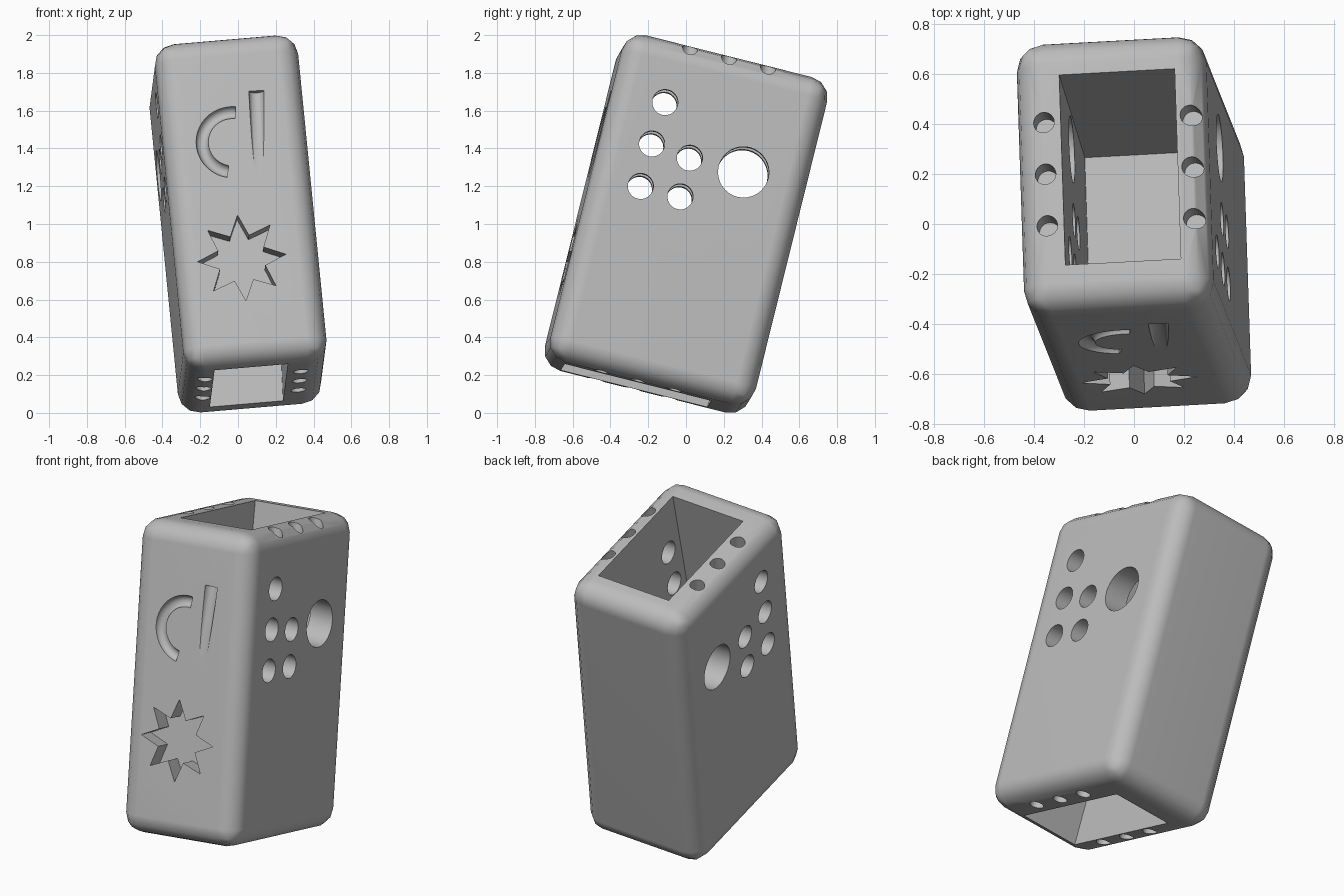
import bpy, bmesh
from math import sin, cos, pi, radians
from mathutils import Vector, Matrix

if "Cube" in bpy.data.objects:
    bpy.data.objects.remove(bpy.data.objects["Cube"], do_unlink=True)

# Half sizes of the block and its tilted resting frame
A, B, C = 0.381, 0.561, 0.895
ROUND = 0.11
ux = Vector((0.995, 0.054, 0.085)).normalized()
uy = Vector((-0.028, 0.969, -0.243))
uy = (uy - ux * uy.dot(ux)).normalized()
frame = Matrix((ux, uy, ux.cross(uy))).transposed().to_4x4()
frame.translation = (0, 0, 1)
to_local = frame.inverted()

grey = bpy.data.materials.new("plain grey")
grey.use_nodes = True
colour = (0.5, 0.5, 0.5, 1)
grey.diffuse_color = colour
grey.node_tree.nodes["Principled BSDF"].inputs["Base Color"].default_value = colour


def add_object(name, bm):
    bmesh.ops.recalc_face_normals(bm, faces=bm.faces[:])
    mesh = bpy.data.meshes.new(name)
    bm.to_mesh(mesh)
    bm.free()
    mesh.materials.append(grey)
    ob = bpy.data.objects.new(name, mesh)
    bpy.context.collection.objects.link(ob)
    ob.matrix_world = frame
    return ob


# Rounded block
bm = bmesh.new()
bmesh.ops.create_cube(bm, size=2)
bmesh.ops.scale(bm, vec=(A, B, C), verts=bm.verts[:])
bmesh.ops.bevel(bm, geom=bm.edges[:], offset=ROUND, segments=3, profile=0.5,
                affect='EDGES', clamp_overlap=True)
body = add_object("hollow_block", bm)
bpy.context.view_layer.objects.active = body
body.select_set(True)


def cut(name, rings):
    """Loft a closed solid through the rings and carve it out of the block."""
    bm = bmesh.new()
    loops = [[bm.verts.new(p) for p in ring] for ring in rings]
    n = len(loops[0])
    for lo, hi in zip(loops, loops[1:]):
        for i in range(n):
            j = (i + 1) % n
            bm.faces.new((lo[i], lo[j], hi[j], hi[i]))
    bm.faces.new(loops[0])
    bm.faces.new(loops[-1])
    cutter = add_object(name, bm)
    cutter.hide_render = True
    bpy.context.view_layer.update()
    mod = body.modifiers.new(name, 'BOOLEAN')
    mod.operation = 'DIFFERENCE'
    mod.solver = 'EXACT'
    mod.object = cutter
    bpy.ops.object.modifier_apply(modifier=mod.name)
    bpy.data.objects.remove(cutter, do_unlink=True)


def circle(centre, side, up, r, n):
    return [centre + r * (cos(2 * pi * i / n) * side + sin(2 * pi * i / n) * up)
            for i in range(n)]


def drill(name, p, q, r, r_end, n=24):
    p, q = Vector(p), Vector(q)
    side = (q - p).orthogonal().normalized()
    up = (q - p).normalized().cross(side)
    cut(name, [circle(p, side, up, r, n), circle(q, side, up, r_end, n)])


# Upper and lower cavities, slightly tapered and separated by a floor
def section(h):
    t = (h + C) / (2 * C)
    cx, cy = -0.03 + 0.06 * t, -0.05 + 0.063 * t
    hx, hy = 0.195 + 0.037 * t, 0.4 - 0.008 * t
    return [(cx + sx * hx, cy + sy * hy, h)
            for sx, sy in ((-1, -1), (1, -1), (1, 1), (-1, 1))]


cut("upper_cavity", [section(-0.33), section(C + 0.05)])
cut("lower_cavity", [section(-C - 0.05), section(-0.45)])

# Rows of small holes in the end rims
for row in (-1, 0, 1):
    for x in (-0.27, 0.32):
        y = row * 0.213
        drill("top_hole", (x, y, C - 0.12), (x, y, C + 0.1), 0.042, 0.042)
    for x in (-0.27, 0.24):
        y = row * 0.2 - 0.055
        drill("bottom_hole", (x, y, -C + 0.12), (x, y, -C - 0.1), 0.04, 0.04)

# Paw-like group of holes through both sides
small = 0.068
for y, z, r in ((-0.11, 1.645, small), (-0.18, 1.425, small), (0.02, 1.35, small),
                (-0.24, 1.2, small), (-0.03, 1.145, small), (0.305, 1.275, 0.135)):
    drill("side_hole", to_local @ Vector((-0.7, y - 0.011, z - 0.026)),
          to_local @ Vector((0.7, y + 0.003, z + 0.008)), r, r, 32)

# Eight-pointed star sunk into the front
star = []
for i in range(16):
    r = 0.13 if i % 2 else 0.235
    star.append((r * cos(pi * i / 8) - 0.029, r * sin(pi * i / 8) - 0.325))
cut("star_recess", [[(x, y, z) for x, z in star] for y in (-B - 0.05, -B + 0.1)])

# Round-bottomed crescent groove, each ring square to the arc
crescent = []
for i in range(21):
    a = radians(80 + 175 * i / 20)
    outward = Vector((cos(a), 0, sin(a)))
    centre = Vector((-0.016, -B - 0.002, 0.308)) + 0.162 * outward
    crescent.append(circle(centre, outward, Vector((0, 1, 0)), 0.033, 16))
cut("crescent_groove", crescent)

# Straight groove that fades out towards its lower end
drill("straight_groove", (0.1, -B - 0.037, 0.05), (0.135, -B - 0.002, 0.577), 0.035, 0.04)

# Smooth rounding with crisp cut edges
bpy.ops.object.shade_smooth_by_angle(angle=radians(35))
weighted = body.modifiers.new("even_shading", 'WEIGHTED_NORMAL')
weighted.keep_sharp = True
